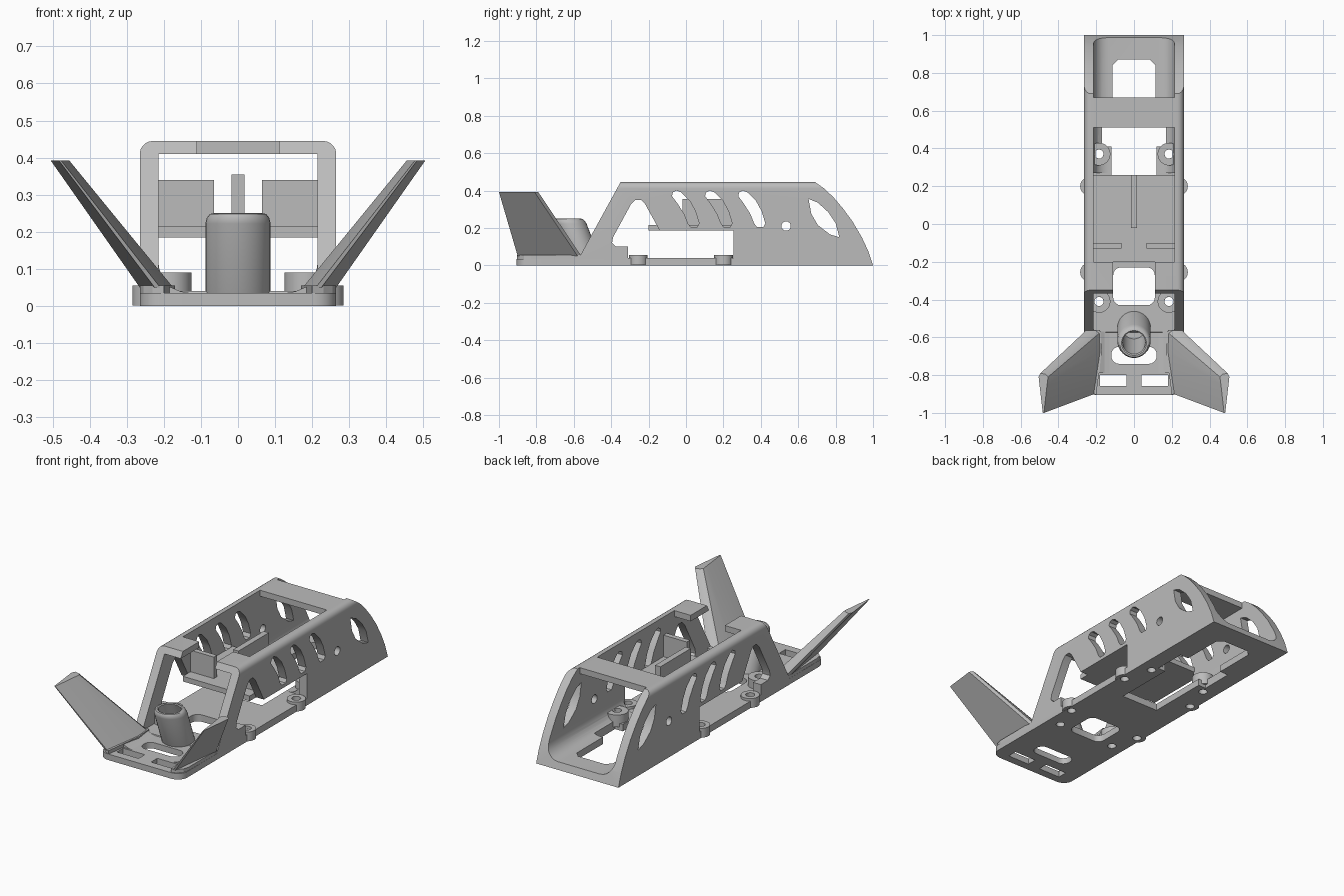
import bpy, bmesh, math
from mathutils import Vector

if bpy.data.objects.get("Cube"):
    bpy.data.objects.remove(bpy.data.objects["Cube"], do_unlink=True)

grey = bpy.data.materials.new("light_grey")
grey.use_nodes = True
COLOUR = (0.5, 0.5, 0.5, 1)
grey.diffuse_color = COLOUR
grey.node_tree.nodes["Principled BSDF"].inputs["Base Color"].default_value = COLOUR


def finish(name, bm):
    bmesh.ops.recalc_face_normals(bm, faces=bm.faces)
    mesh = bpy.data.meshes.new(name)
    bm.to_mesh(mesh)
    bm.free()
    mesh.materials.append(grey)
    obj = bpy.data.objects.new(name, mesh)
    bpy.context.collection.objects.link(obj)
    return obj


def prism_bm(pts, axis, lo, hi):
    """Extrude a 2D outline along an axis."""
    place = {"x": lambda a, b: (lo, a, b), "y": lambda a, b: (a, lo, b),
             "z": lambda a, b: (a, b, lo)}[axis]
    bm = bmesh.new()
    face = bm.faces.new([bm.verts.new(place(*p)) for p in pts])
    ext = bmesh.ops.extrude_face_region(bm, geom=[face])
    step = Vector([(hi - lo) * (axis == c) for c in "xyz"])
    bmesh.ops.translate(bm, vec=step, verts=[v for v in ext["geom"] if isinstance(v, bmesh.types.BMVert)])
    return bm


def prism(name, pts, axis, lo, hi):
    return finish(name, prism_bm(pts, axis, lo, hi))


def rect(x0, x1, y0, y1, r=0):
    """Rectangle outline with optional rounded corners."""
    if not r:
        return [(x0, y0), (x1, y0), (x1, y1), (x0, y1)]
    centres = [(x1 - r, y1 - r), (x0 + r, y1 - r), (x0 + r, y0 + r), (x1 - r, y0 + r)]
    return [(cx + r * math.cos(math.pi / 2 * (q + k / 5)), cy + r * math.sin(math.pi / 2 * (q + k / 5)))
            for q, (cx, cy) in enumerate(centres) for k in range(6)]


def circle(cx, cy, r, n=24):
    return [(cx + r * math.cos(2 * math.pi * k / n), cy + r * math.sin(2 * math.pi * k / n)) for k in range(n)]


def lathe(name, profile, x, y, lean=0, n=32):
    """Spin a closed (radius, height) profile, optionally leaning to the front."""
    bm = bmesh.new()
    rings = []
    for k in range(n):
        a = 2 * math.pi * k / n
        rings.append([bm.verts.new((x + r * math.cos(a), y + r * math.sin(a) - lean * z, z)) for r, z in profile])
    m = len(profile)
    for k in range(n):
        a, b = rings[k], rings[(k + 1) % n]
        for i in range(m):
            bm.faces.new((a[i], b[i], b[(i + 1) % m], a[(i + 1) % m]))
    return finish(name, bm)


def smooth(obj, angle=30):
    bpy.ops.object.select_all(action="DESELECT")
    obj.select_set(True)
    bpy.context.view_layer.objects.active = obj
    bpy.ops.object.shade_smooth_by_angle(angle=math.radians(angle))


# Frame: one solid side profile, rounded along the roof and the nose corners
W, IN = 0.265, 0.215
side = [(-0.905, 0), (-0.905, 0.035), (-0.575, 0.035), (-0.35, 0.445), (0.69, 0.445), (0.74, 0.41),
        (0.79, 0.362), (0.84, 0.303), (0.89, 0.235), (0.94, 0.15), (0.975, 0.075), (1, 0)]
bm = prism_bm(side, "x", -W, W)
roof = [e for e in bm.edges if all(v.co.z > 0.44 for v in e.verts) and abs(e.verts[0].co.y - e.verts[1].co.y) > 0.5]
nose = [e for e in bm.edges if all(v.co.y < -0.9 for v in e.verts) and abs(e.verts[0].co.x - e.verts[1].co.x) < 0.01]
bmesh.ops.bevel(bm, geom=roof, offset=0.035, segments=5, affect="EDGES", profile=0.5)
nose = [e for e in nose if e.is_valid]
bmesh.ops.bevel(bm, geom=nose, offset=0.06, segments=5, affect="EDGES", profile=0.5)
frame = finish("frame", bm)

cutters = []


def cut(pts, axis, lo, hi):
    cutters.append(prism("cutter", pts, axis, lo, hi))


# Hollow interior, with a rounded floor in the rear half
cut(rect(-IN, IN, 0.04, 0.41), "y", -1, 0.27)
fillet = [(IN - 0.08 + 0.08 * math.sin(t), 0.12 - 0.08 * math.cos(t)) for t in [math.pi / 2 * k / 6 for k in range(7)]]
cut(fillet + [(IN, 0.41), (-IN, 0.41)] + [(-x, z) for x, z in reversed(fillet)], "y", 0.26, 1.1)

# Roof openings: middle, front gap between tabs, rear
cut(rect(-IN, IN, -0.2, 0.51), "z", 0.3, 0.6)
cut(rect(-0.11, 0.11, -0.6, -0.19), "z", 0.3, 0.6)
cut(rect(-IN, IN, 0.67, 1.1), "z", 0.3, 0.6)

# Side windows and slots, through both walls
cut([(-0.31, 0.04), (0.255, 0.04), (0.255, 0.185), (-0.14, 0.185), (-0.22, 0.33), (-0.24, 0.35),
     (-0.27, 0.35), (-0.295, 0.325), (-0.39, 0.15), (-0.395, 0.12), (-0.375, 0.1), (-0.31, 0.1)], "x", -0.5, 0.5)
slot = [(-0.075, 0.37), (-0.07, 0.39), (-0.05, 0.4), (-0.025, 0.39), (0.02, 0.345), (0.05, 0.29),
        (0.07, 0.225), (0.06, 0.205), (0.025, 0.205), (0.01, 0.225), (-0.01, 0.275), (-0.045, 0.33)]
for k in range(3):
    cut([(y + 0.177 * k, z) for y, z in slot], "x", -0.5, 0.5)
cut([(0.655, 0.355), (0.705, 0.335), (0.76, 0.285), (0.8, 0.225), (0.82, 0.15), (0.77, 0.165),
     (0.705, 0.215), (0.67, 0.275)], "x", -0.5, 0.5)
cut(circle(0.535, 0.21, 0.025), "x", -0.5, 0.5)

# Floor openings
half = [(0.12, 0.05), (0.12, 0.41), (0.17, 0.41), (0.17, 0.6), (0.115, 0.6), (0.115, 0.84), (0.085, 0.87)]
cut(half + [(-x, y) for x, y in reversed(half)], "z", -0.1, 0.2)
cut(rect(-0.11, 0.11, -0.43, -0.23, 0.04), "z", -0.1, 0.2)
cut(rect(-0.12, 0.12, -0.74, -0.65, 0.04), "z", -0.1, 0.2)
mounts = [(0.185, -0.41), (0.185, 0.37), (0.235, -0.255), (0.235, 0.2)]
for s in (-1, 1):
    cut(rect(s * 0.11 - 0.07, s * 0.11 + 0.07, -0.857, -0.8), "z", -0.1, 0.2)
    for x, y in mounts:
        cut(circle(s * x, y, 0.024), "z", -0.1, 0.08)

for c in cutters:
    c.hide_render = True
    mod = frame.modifiers.new("cut", "BOOLEAN")
    mod.operation, mod.solver, mod.object = "DIFFERENCE", "EXACT", c
bpy.context.view_layer.update()
baked = bpy.data.meshes.new_from_object(frame.evaluated_get(bpy.context.evaluated_depsgraph_get()))
frame.modifiers.clear()
frame.data = baked
for c in cutters:
    bpy.data.objects.remove(c, do_unlink=True)
smooth(frame, 25)

# Inner shelf with centre fin
prism("shelf", rect(-IN, IN, -0.2, 0.26), "z", 0.185, 0.215)
prism("centre_fin", rect(-0.017, 0.017, -0.02, 0.26), "z", 0.21, 0.355)

# Leaning tube mast on the nose
mast = lathe("mast_tube", [(0.088, 0.03), (0.088, 0.222), (0.084, 0.238), (0.076, 0.248), (0.066, 0.25),
                           (0.06, 0.246), (0.06, 0.03)], 0, -0.535, lean=0.38)
smooth(mast, 40)

# Tail-like wing sections: root and tip outlines
root = [(0.18, -0.575), (0.2, -0.56), (0.25, -0.56), (0.265, -0.58), (0.225, -0.9), (0.21, -0.9), (0.175, -0.67)]
tip = [(0.455, -0.81), (0.47, -0.795), (0.495, -0.79), (0.505, -0.81), (0.483, -1), (0.477, -1), (0.46, -0.85)]
rail = [(0.2, -0.904), (0.23, -0.89), (0.255, -0.865), (0.264, -0.83), (0.264, -0.56), (0.18, -0.56), (0.17, -0.67)]

for s, tag in ((1, "left"), (-1, "right")):
    # Partition panels, raised nose rails and their sloped inner edge
    prism(tag + "_panel", rect(s * 0.065, s * IN, -0.13, -0.1), "z", 0.2, 0.34)
    prism(tag + "_rail", [(s * x, y) for x, y in rail], "z", 0.01, 0.055)
    prism(tag + "_rail_slope", [(s * 0.2, 0.02), (s * 0.2, 0.055), (s * 0.18, 0.05), (s * 0.155, 0.039),
                                (s * 0.13, 0.035), (s * 0.13, 0.02)], "y", -0.79, -0.57)
    # Swept wing
    bm = bmesh.new()
    a = [bm.verts.new((s * x, y, 0.05)) for x, y in root]
    b = [bm.verts.new((s * x, y, 0.392)) for x, y in tip]
    bm.faces.new(a)
    bm.faces.new(b)
    for i in range(len(a)):
        j = (i + 1) % len(a)
        bm.faces.new((a[i], a[j], b[j], b[i]))
    smooth(finish(tag + "_wing", bm), 35)
    # Mounting bosses: tall inner ones, flat outer ones
    for k, (x, y) in enumerate(mounts):
        r, low, high = (0.06, 0.02, 0.09) if k < 2 else (0.05, 0.001, 0.055)
        smooth(lathe(f"{tag}_boss_{k + 1}", [(r, low), (r, high), (0.024, high), (0.024, low)], s * x, y))
